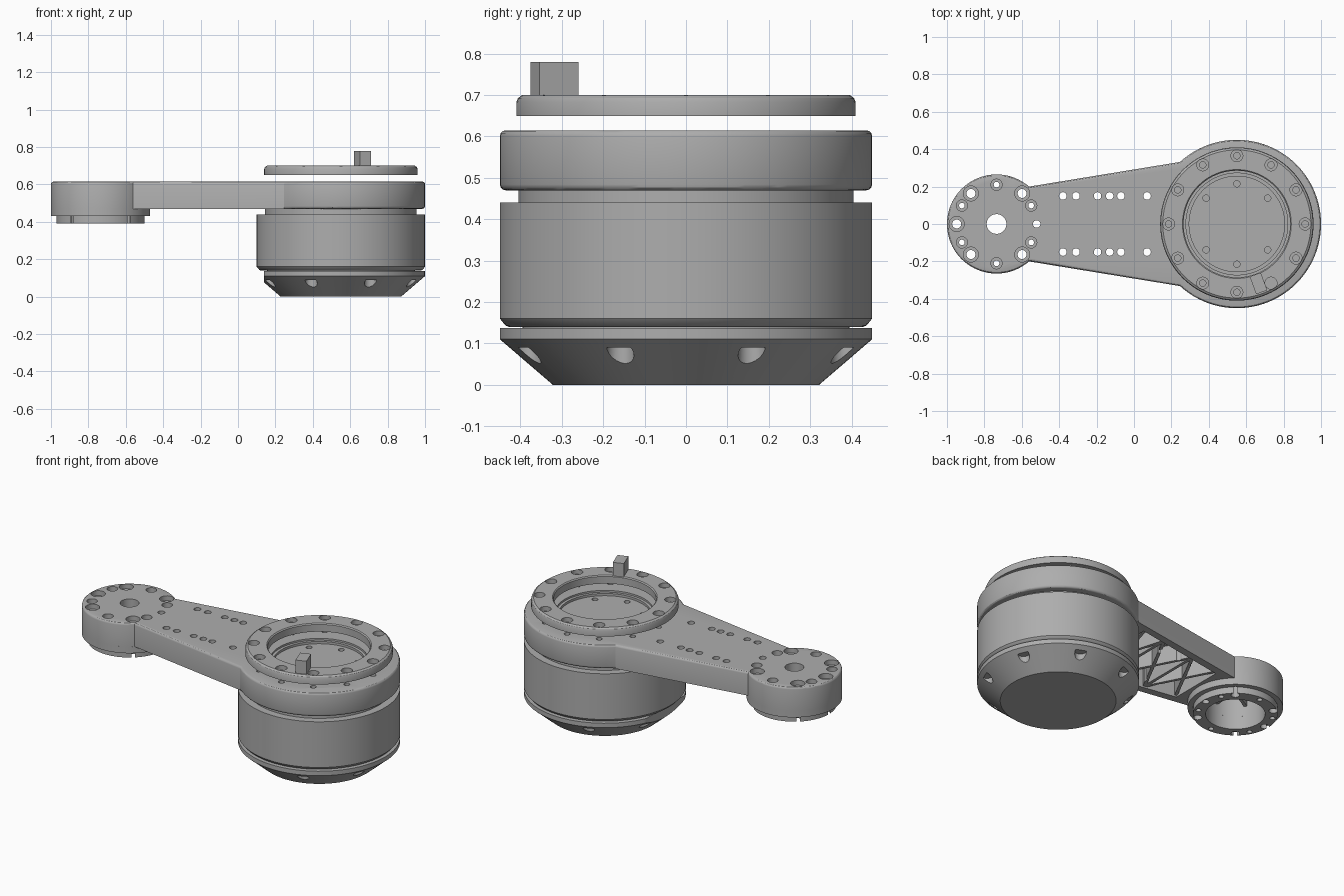
import bpy, bmesh, math
from mathutils import Matrix, Vector

if "Cube" in bpy.data.objects:
    bpy.data.objects.remove(bpy.data.objects["Cube"])

HUB, TIP = 0.55, -0.735          # x of the two joint axes
SEG = 96

metal = bpy.data.materials.new("grey_metal")
metal.diffuse_color = (0.42, 0.42, 0.42, 1)
metal.use_nodes = True
metal.node_tree.nodes["Principled BSDF"].inputs["Base Color"].default_value = metal.diffuse_color


def finish(name, bm):
    bmesh.ops.recalc_face_normals(bm, faces=bm.faces)
    me = bpy.data.meshes.new(name)
    bm.to_mesh(me)
    bm.free()
    ob = bpy.data.objects.new(name, me)
    bpy.context.collection.objects.link(ob)
    me.materials.append(metal)
    return ob


def lathe(name, x, profile, closed=False):
    """Spin (radius, z) points; a closed profile gives a ring, otherwise ends are capped."""
    bm = bmesh.new()
    rings = []
    for r, z in profile:
        rings.append([bm.verts.new((x + r * math.cos(2 * math.pi * i / SEG),
                                    r * math.sin(2 * math.pi * i / SEG), z)) for i in range(SEG)])
    pairs = list(zip(rings, rings[1:])) + ([(rings[-1], rings[0])] if closed else [])
    for a, b in pairs:
        for i in range(SEG):
            j = (i + 1) % SEG
            bm.faces.new((a[i], a[j], b[j], b[i]))
    if not closed:
        bm.faces.new(rings[0])
        bm.faces.new(rings[-1])
    return finish(name, bm)


def prism(name, pts, z0, z1, bevel_rule=None, width=0.014):
    """Extrude an outline; round the horizontal edges chosen by bevel_rule."""
    bm = bmesh.new()
    face = bm.faces.new([bm.verts.new((x, y, z0)) for x, y in pts])
    new = bmesh.ops.extrude_face_region(bm, geom=[face])["geom"]
    bmesh.ops.translate(bm, vec=(0, 0, z1 - z0), verts=[g for g in new if isinstance(g, bmesh.types.BMVert)])
    bmesh.ops.recalc_face_normals(bm, faces=bm.faces)
    if bevel_rule:
        edges = [e for e in bm.edges if abs(e.verts[0].co.z - e.verts[1].co.z) < 1e-6
                 and bevel_rule((e.verts[0].co + e.verts[1].co) / 2)]
        bmesh.ops.bevel(bm, geom=edges, offset=width, segments=3, affect='EDGES', profile=0.5)
    return finish(name, bm)


def pegs(holes, z0, z1, seg=24):
    """One cutter made of vertical cylinders (x, y, radius)."""
    bm = bmesh.new()
    for x, y, r in holes:
        bmesh.ops.create_cone(bm, cap_ends=True, segments=seg, radius1=r, radius2=r, depth=z1 - z0,
                              matrix=Matrix.Translation((x, y, (z0 + z1) / 2)))
    return finish("cutter", bm)


def box(name, loc, size, angle=0):
    bm = bmesh.new()
    bmesh.ops.create_cube(bm, size=1, matrix=Matrix.Translation(loc) @ Matrix.Rotation(angle, 4, 'Z')
                          @ Matrix.Diagonal((*size, 1)))
    return finish(name, bm)


def cut(ob, cutter):
    cutter.hide_render = True
    mod = ob.modifiers.new("cut", 'BOOLEAN')
    mod.operation, mod.solver, mod.object = 'DIFFERENCE', 'EXACT', cutter
    dg = bpy.context.evaluated_depsgraph_get()
    me = bpy.data.meshes.new_from_object(ob.evaluated_get(dg))
    ob.modifiers.clear()
    ob.data = me
    bpy.data.objects.remove(cutter)


def polar(cx, r, deg):
    a = math.radians(deg)
    return cx + r * math.cos(a), r * math.sin(a)


# hole layouts
hub_bolts = [polar(HUB, 0.365, 30 * i) for i in range(12)]
floor_bolts = [polar(HUB, 0.215, a) for a in (40, 90, 140, 220, 270, 320)]
arm_holes = [(x, s * 0.15, 0.02) for x in (-0.38, -0.31, -0.195, -0.13, -0.07, 0.07) for s in (1, -1)]
big_bolts = [polar(TIP, 0.213, a) for a in (50, 130, 180, 230, 310)]
small_bolts = [polar(TIP, 0.21, a) for a in (28, 90, 152, 208, 270, 332)]
tip_through = ([(x, y, 0.024) for x, y in big_bolts] + [(x, y, 0.015) for x, y in small_bolts]
               + [(TIP + 0.215, 0, 0.02)])

# arm plate: two round ends joined by tapering sides
outline = [polar(TIP, 0.265, 49 + (311 - 49) * i / 64) for i in range(65)]
outline += [polar(HUB, 0.45, -132.5 + 265 * i / 72) for i in range(73)]
arm = prism("arm", outline, 0.47, 0.615, lambda c: c.z > 0.6 or c.x > 0.25)
cavity = [(-0.45, -0.17), (0.16, -0.275), (0.16, 0.275), (-0.45, 0.17)]
cut(arm, prism("cutter", cavity, 0.4, 0.585))
cut(arm, pegs([(TIP, 0, 0.165)], 0.4, 0.58, 64))
cut(arm, lathe("cutter", HUB, [(0.255, 0.59), (0.255, 0.604), (0.272, 0.604), (0.272, 0.7)]))
cut(arm, pegs(arm_holes + tip_through + [(TIP, 0, 0.053)], 0.3, 0.8))
cut(arm, pegs([(x, y, 0.04) for x, y in big_bolts] + [(x, y, 0.03) for x, y in small_bolts], 0.585, 0.8))
cut(arm, pegs([(x, y, 0.017) for x, y in hub_bolts], 0.585, 0.8))
cut(arm, pegs([(x, y, 0.017) for x, y in floor_bolts], 0.57, 0.8))

# stiffening ribs under the arm
def rib(a, b, z0=0.48, z1=0.59):
    a, b = Vector(a), Vector(b)
    d = b - a
    mid = (a + b) / 2
    return box("arm_rib", (mid.x, mid.y, (z0 + z1) / 2), (d.length, 0.018, z1 - z0), math.atan2(d.y, d.x))


def half(x):
    return 0.17 + (x + 0.45) * 0.172 + 0.006


stations = (-0.45, -0.25, -0.01, 0.15)
for x0, x1 in zip(stations, stations[1:]):
    for s in (1, -1):
        cut(rib((x0, -s * half(x0)), (x1, s * half(x1))), pegs(arm_holes, 0.3, 0.8))
for x in stations[1:3]:
    rib((x, -half(x)), (x, half(x)))

# tip joint: lower housing, flange, inner boss and spokes
housing = lathe("tip_housing", TIP, [(0.165, 0.43), (0.265, 0.43), (0.265, 0.47), (0.165, 0.47)], True)
flange = lathe("tip_flange", TIP, [(0.165, 0.39), (0.235, 0.39), (0.235, 0.43), (0.165, 0.43)], True)
for ob in (housing, flange):
    cut(ob, pegs(tip_through, 0.3, 0.8))
lathe("tip_boss", TIP, [(0.053, 0.53), (0.075, 0.53), (0.075, 0.585), (0.053, 0.585)], True)
for i in range(6):
    rib(polar(TIP, 0.07, 60 * i + 30), polar(TIP, 0.17, 60 * i + 30), 0.53, 0.585).name = "tip_spoke"

# hub joint: neck and motor drum
lathe("hub_neck", HUB, [(0.405, 0.44), (0.405, 0.472)])
lathe("motor_drum", HUB, [(0.428, 0.14), (0.436, 0.143), (0.45, 0.16), (0.45, 0.44)])

# conical end cap, trimmed flat on the arm side, with screw pockets
cap = lathe("end_cap", HUB, [(0.322, 0.0), (0.45, 0.11), (0.45, 0.137)])
cut(cap, box("cutter", (-0.36, 0, 0.07), (1.0, 2, 0.4)))
pockets = [polar(HUB, 0.415, 22.5 + 45 * i) for i in range(8)]
cut(cap, pegs([(x, y, 0.033) for x, y in pockets], -0.1, 0.09))
lathe("cap_spacer", HUB, [(0.395, 0.13), (0.395, 0.15)])

# floating cover ring with counterbored bolt holes
ring = lathe("cover_ring", HUB, [(0.285, 0.65), (0.41, 0.65), (0.41, 0.683), (0.406, 0.693),
                                 (0.396, 0.7), (0.291, 0.7), (0.285, 0.694)], True)
cut(ring, pegs([(x, y, 0.017) for x, y in hub_bolts], 0.6, 0.8))
cut(ring, pegs([(x, y, 0.032) for x, y in hub_bolts], 0.672, 0.8))

# stop post standing on the ring
px, py = polar(HUB, 0.338, -70)
post = box("stop_post", (px, py, 0.735), (0.1, 0.063, 0.09), math.radians(-70))

# smooth curved faces, keep hard edges
for ob in bpy.context.scene.objects:
    ob.select_set(True)
    bpy.context.view_layer.objects.active = ob
bpy.ops.object.shade_smooth_by_angle(angle=math.radians(30))
